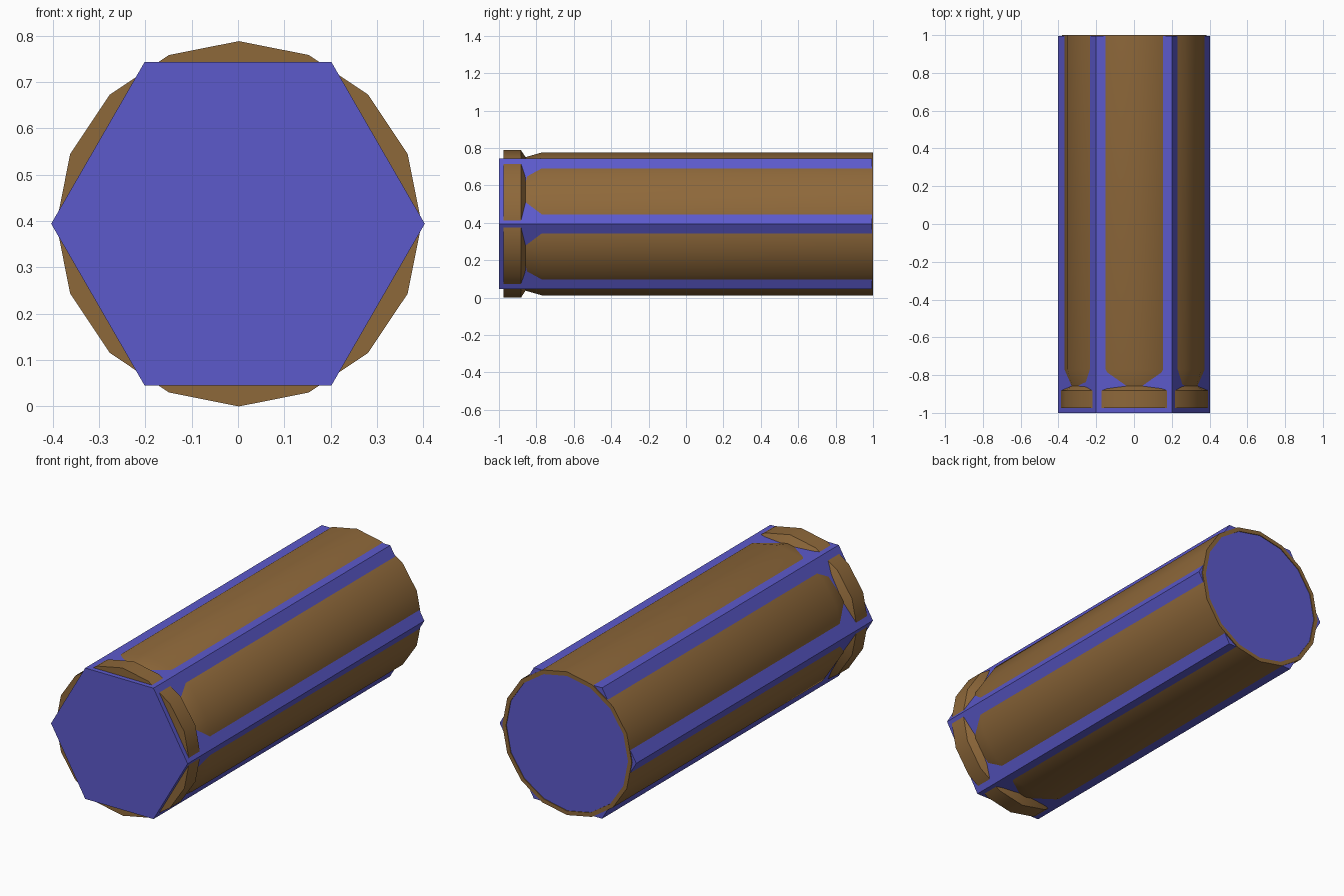
import bpy, bmesh, math

if "Cube" in bpy.data.objects:
    bpy.data.objects.remove(bpy.data.objects["Cube"])

CZ = 0.394  # height of the long axis


def material(name, rgb):
    m = bpy.data.materials.new(name)
    m.diffuse_color = (*rgb, 1)
    m.use_nodes = True
    m.node_tree.nodes["Principled BSDF"].inputs["Base Color"].default_value = m.diffuse_color
    return m


blue = material("violet blue", (0.107, 0.102, 0.60))
brown = material("brass brown", (0.27, 0.138, 0.042))


def lathe(name, profile, sides, mat, cx=0.0, cap_end=True):
    """Sweep (y, radius) points around the y axis, with flat end caps."""
    bm = bmesh.new()
    rings = []
    for y, r in profile:
        rings.append([bm.verts.new((cx + r * math.cos(2 * math.pi * i / sides), y,
                                    CZ + r * math.sin(2 * math.pi * i / sides)))
                      for i in range(sides)])
    for a, b in zip(rings, rings[1:]):
        for i in range(sides):
            j = (i + 1) % sides
            bm.faces.new((a[i], a[j], b[j], b[i]))
    bm.faces.new(rings[0])
    if cap_end:
        bm.faces.new(rings[-1])
    bmesh.ops.recalc_face_normals(bm, faces=bm.faces)
    me = bpy.data.meshes.new(name)
    bm.to_mesh(me)
    bm.free()
    me.materials.append(mat)
    ob = bpy.data.objects.new(name, me)
    bpy.context.collection.objects.link(ob)
    return ob


# six-sided core, running the full length
lathe("hex_core", [(-1, 0.403), (0.995, 0.403)], 6, blue)

# round casing: rim, extraction groove, body, and thin lip at the open end
casing = lathe("casing", [(-0.975, 0.394), (-0.882, 0.394), (-0.858, 0.357),
                          (-0.77, 0.382), (1, 0.382), (1, 0.36), (0.98, 0.36)],
               16, brown, cx=0.002)
bpy.context.view_layer.objects.active = casing
casing.select_set(True)
bpy.ops.object.shade_smooth_by_angle(angle=math.radians(30))

# blue plug closing the mouth
lathe("mouth_plug", [(0.975, 0.36), (0.996, 0.36)], 16, blue, cx=0.002)
